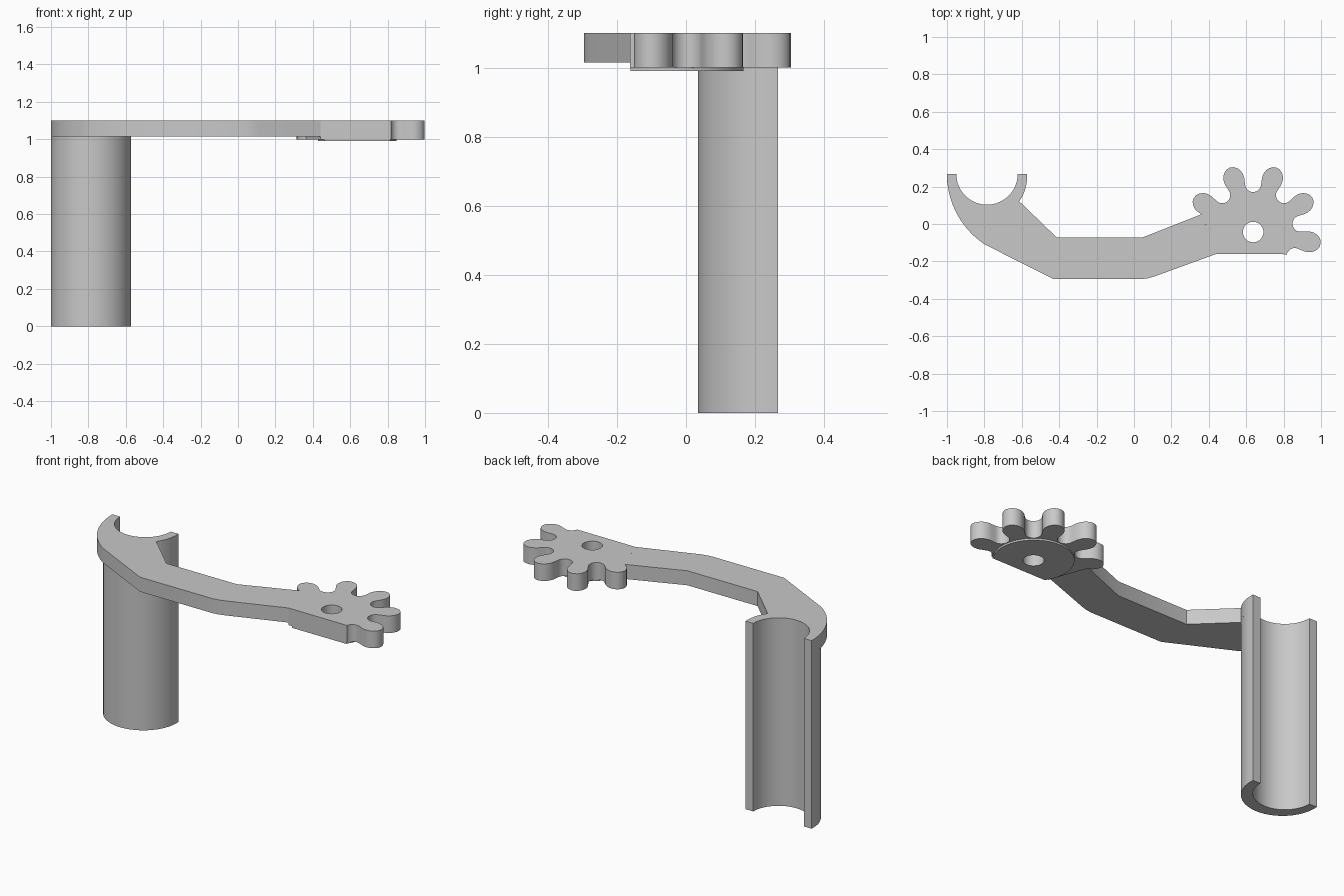
import bpy, bmesh, math

if "Cube" in bpy.data.objects:
    bpy.data.objects.remove(bpy.data.objects["Cube"])

GREY = bpy.data.materials.new("light_grey")
GREY.diffuse_color = (0.58, 0.58, 0.58, 1)
GREY.use_nodes = True
GREY.node_tree.nodes["Principled BSDF"].inputs["Base Color"].default_value = GREY.diffuse_color


def arc(cx, cy, r, a0, a1, n):
    """Points on a circle from angle a0 to a1 in degrees."""
    angles = [math.radians(a0 + (a1 - a0) * i / n) for i in range(n + 1)]
    return [(cx + r * math.cos(a), cy + r * math.sin(a)) for a in angles]


def plate(name, z0, z1, *outlines):
    """Extrude closed outlines from z0 to z1; later outlines are holes."""
    curve = bpy.data.curves.new(name, 'CURVE')
    curve.dimensions = '2D'
    curve.fill_mode = 'BOTH'
    curve.extrude = (z1 - z0) / 2
    for pts in outlines:
        spline = curve.splines.new('POLY')
        spline.points.add(len(pts) - 1)
        for p, (x, y) in zip(spline.points, pts):
            p.co = (x, y, 0, 1)
        spline.use_cyclic_u = True
    ob = bpy.data.objects.new(name, curve)
    bpy.context.collection.objects.link(ob)
    bpy.ops.object.select_all(action='DESELECT')
    ob.select_set(True)
    bpy.context.view_layer.objects.active = ob
    bpy.ops.object.convert(target='MESH')
    ob = bpy.context.view_layer.objects.active
    ob.name = name
    bm = bmesh.new()
    bm.from_mesh(ob.data)
    bmesh.ops.remove_doubles(bm, verts=bm.verts, dist=1e-5)
    bmesh.ops.recalc_face_normals(bm, faces=bm.faces)
    bmesh.ops.translate(bm, verts=bm.verts, vec=(0, 0, (z0 + z1) / 2))
    bm.to_mesh(ob.data)
    bm.free()
    ob.data.materials.clear()
    ob.data.materials.append(GREY)
    bpy.ops.object.shade_smooth_by_angle(angle=math.radians(30))
    return ob


# Half tube: round outside, slightly thicker wall at the front
TX, TY, CUT = -0.786, 0.249, 0.267
R_OUT, R_IN = 0.214, 0.164
inner = arc(TX, CUT, R_IN, 0, -180, 32)
tube_outer = arc(TX, TY, R_OUT, -180, 0, 40)
plate("half_tube", 0, 1.015,
      [(TX - R_OUT, CUT)] + tube_outer + [(TX + R_OUT, CUT)] + inner)

# Arm: curved hook around the tube, then a bent bar to the gear
GX, GY, FLAT = 0.637, -0.043, -0.16
hook = arc(-0.5485, CUT, 0.4515, 180, 236.6, 24)
bar = [(-0.428, -0.295), (0.04, -0.295), (0.075, -0.29), (0.11, -0.28),
       (0.44, FLAT), (0.363, 0.053), (0.043, -0.073), (-0.412, -0.073)]
collar = arc(TX, TY, R_OUT, -36.5, 0, 10) + [(TX + R_OUT, CUT)]
plate("arm", 1.015, 1.1, hook + bar + collar + inner)

# Partial gear: five rounded teeth with round gaps, cut flat at the front
FLANK = [(0.27, 0.050), (0.285, 0.054), (0.302, 0.055), (0.32, 0.053),
         (0.335, 0.047), (0.35, 0.036), (0.362, 0.020)]
GAP_R, GAP_DIST = 0.043, 0.257


def tooth(angle, profile):
    a = math.radians(angle)
    return [(GX + r * math.cos(a) - t * math.sin(a),
             GY + r * math.sin(a) + t * math.cos(a)) for r, t in profile]


def gap(angle, start):
    a = math.radians(angle)
    return arc(GX + GAP_DIST * math.cos(a), GY + GAP_DIST * math.sin(a),
               GAP_R, angle - start, angle - 270, 14)


outline = [(0.44, FLAT)]
for i in range(5):
    mid = -10 + 40 * i
    outline += gap(mid - 20, 163 if i == 0 else 90)
    outline += tooth(mid, [(r, -t) for r, t in FLANK])
    last = FLANK[1:] if i == 4 else FLANK
    outline += tooth(mid, [(0.366, 0)] + last[::-1])
hole = arc(GX, GY, 0.055, 0, 348.75, 31)
plate("gear", 1.0, 1.1, outline, hole)

# Thin round pad under the gear, cut along the same flat
side = math.degrees(math.asin((FLAT - GY) / 0.21))
plate("gear_pad", 0.99, 1.0, arc(GX, GY, 0.21, side, 180 - side, 48), hole)
